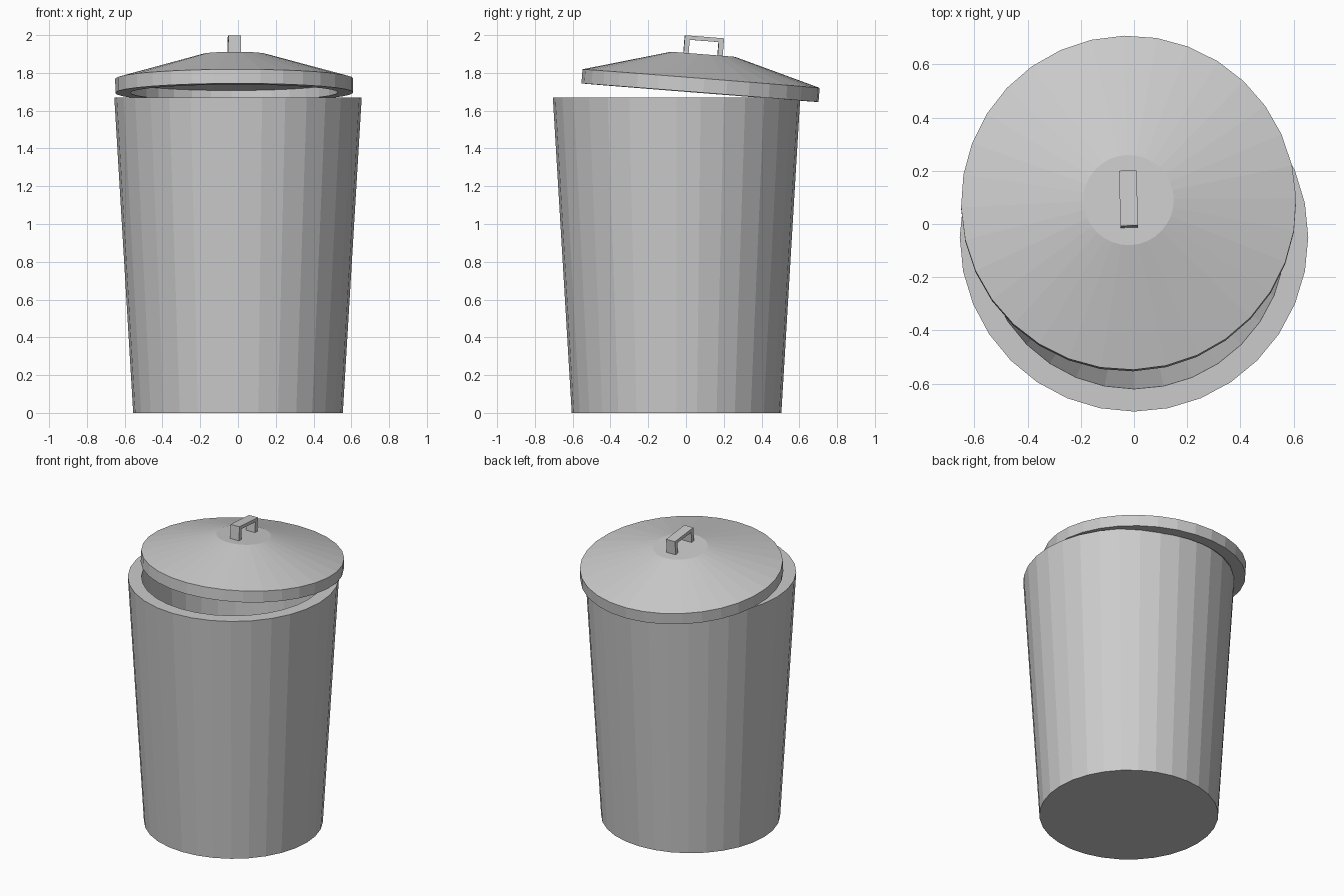
import bpy, bmesh
from math import cos, sin, pi, radians
from mathutils import Matrix

if "Cube" in bpy.data.objects:
    bpy.data.objects.remove(bpy.data.objects["Cube"])

SIDES = 32


def finish(name, bm, matrix):
    bmesh.ops.recalc_face_normals(bm, faces=bm.faces)
    mesh = bpy.data.meshes.new(name)
    bm.to_mesh(mesh)
    bm.free()
    obj = bpy.data.objects.new(name, mesh)
    obj.matrix_world = matrix
    bpy.context.collection.objects.link(obj)
    return obj


def lathe(name, profile, matrix):
    """Revolve (radius, height) points; both open ends are capped with discs."""
    bm = bmesh.new()
    rings = [[bm.verts.new((r * cos(2 * pi * i / SIDES), r * sin(2 * pi * i / SIDES), z))
              for i in range(SIDES)] for r, z in profile]
    for a, b in zip(rings, rings[1:]):
        for i in range(SIDES):
            j = (i + 1) % SIDES
            bm.faces.new((a[i], a[j], b[j], b[i]))
    bm.faces.new(rings[0])
    bm.faces.new(rings[-1])
    return finish(name, bm, matrix)


# Tapered hollow bin with a thick rim
lathe("bin_body", [(0.555, 0), (0.655, 1.67), (0.57, 1.67), (0.475, 0.085)],
      Matrix.Translation((0, -0.05, 0)))

# Lid sits askew: pushed back and tipped towards the rear
lid_matrix = (Matrix.Translation((-0.02, 0.074, 1.695))
              @ Matrix.Rotation(radians(1.6), 4, 'Z')
              @ Matrix.Rotation(radians(-4.5), 4, 'X'))
lathe("lid", [(0.17, 0.204), (0.63, 0.075), (0.63, 0), (0.55, 0), (0.55, 0.055), (0.15, 0.16)],
      lid_matrix)

# Square arch handle, extruded across its width
arch = [(-0.104, 0.2), (-0.104, 0.297), (0.104, 0.297), (0.104, 0.2),
        (0.077, 0.2), (0.077, 0.275), (-0.077, 0.275), (-0.077, 0.2)]
bm = bmesh.new()
face = bm.faces.new([bm.verts.new((-0.033, y, z)) for y, z in arch])
ext = bmesh.ops.extrude_face_region(bm, geom=[face], use_keep_orig=True)
bmesh.ops.translate(bm, vec=(0.066, 0, 0),
                    verts=[v for v in ext["geom"] if isinstance(v, bmesh.types.BMVert)])
finish("lid_handle", bm, lid_matrix)
